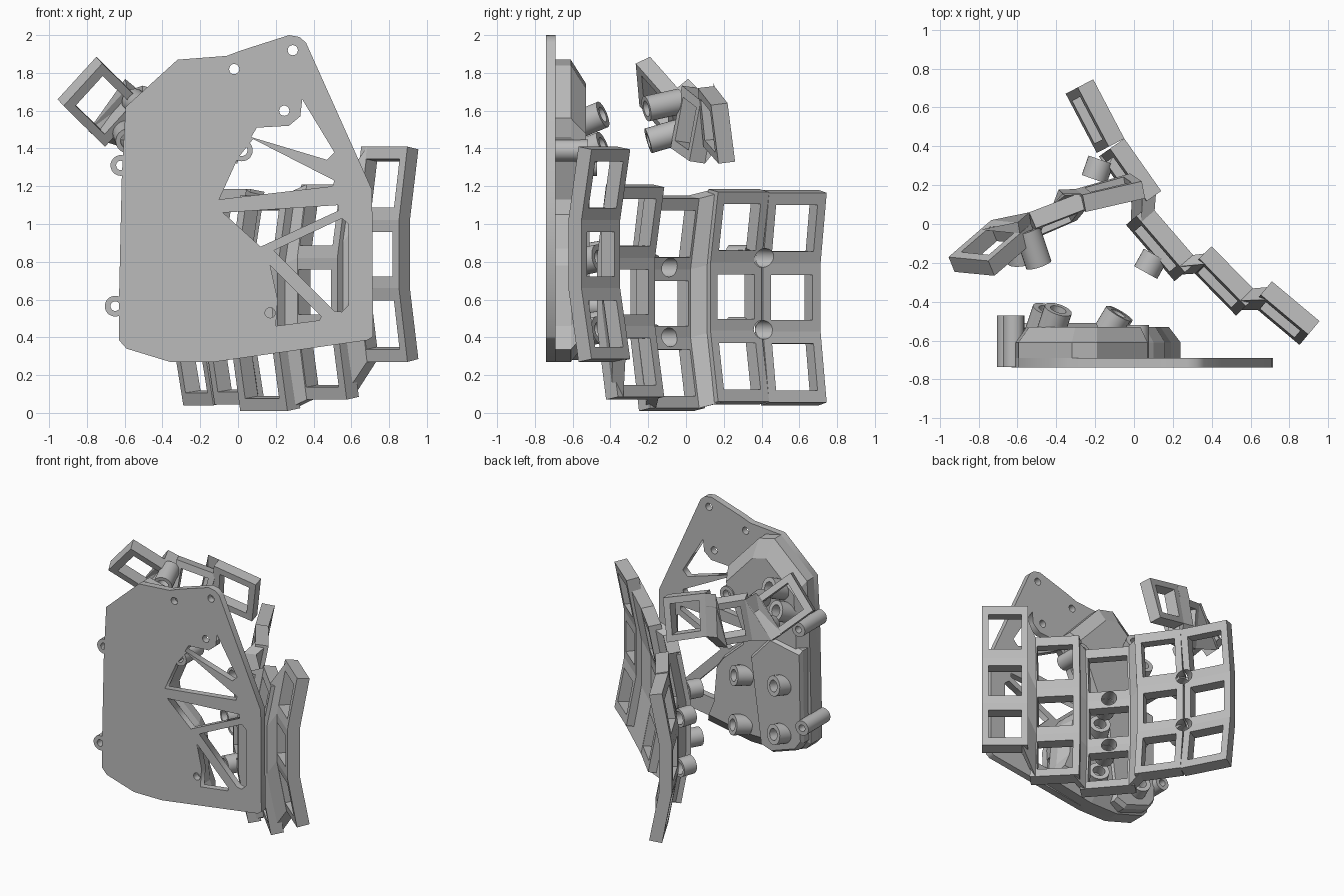
import bpy, bmesh, math
from mathutils import Vector as V

if "Cube" in bpy.data.objects:
    bpy.data.objects.remove(bpy.data.objects["Cube"])

GREY = bpy.data.materials.new("plain grey")
GREY.use_nodes = True
GREY.diffuse_color = (0.5, 0.5, 0.5, 1)
GREY.node_tree.nodes["Principled BSDF"].inputs["Base Color"].default_value = (0.5, 0.5, 0.5, 1)


def finish(name, bm):
    bmesh.ops.remove_doubles(bm, verts=bm.verts, dist=0.0005)
    bmesh.ops.recalc_face_normals(bm, faces=bm.faces)
    me = bpy.data.meshes.new(name)
    bm.to_mesh(me)
    bm.free()
    ob = bpy.data.objects.new(name, me)
    bpy.context.collection.objects.link(ob)
    me.materials.append(GREY)
    return ob


def activate(ob):
    bpy.ops.object.select_all(action='DESELECT')
    ob.select_set(True)
    bpy.context.view_layer.objects.active = ob


def strip(name, stations, mu=0, mv=0):
    """Chain of blocks; each station is (front a, front b, back a, back b)."""
    bm = bmesh.new()

    def quad(*pts):
        bm.faces.new([bm.verts.new(p) for p in pts])

    for s, t in zip(stations, stations[1:]):
        def at(u, v, w):
            i = 2 * w
            return s[i].lerp(s[i + 1], u).lerp(t[i].lerp(t[i + 1], u), v)
        outer = [(0, 0), (1, 0), (1, 1), (0, 1)]
        inner = [(mu, mv), (1 - mu, mv), (1 - mu, 1 - mv), (mu, 1 - mv)]
        for k in range(4):
            o, p, i, j = outer[k], outer[k - 1], inner[k], inner[k - 1]
            if mu:
                for w in (0, 1):
                    quad(at(*o, w), at(*p, w), at(*j, w), at(*i, w))
                quad(at(*i, 0), at(*j, 0), at(*j, 1), at(*i, 1))
            if o[0] == p[0]:
                quad(at(*o, 0), at(*p, 0), at(*p, 1), at(*o, 1))
        if not mu:
            for w in (0, 1):
                quad(*[at(*o, w) for o in outer])
    for s in (stations[0], stations[-1]):
        quad(s[0], s[1], s[3], s[2])
    return finish(name, bm)


def tube(name, a, b, r, bore, n=28):
    """Open ring-shaped post; a bore of 0 makes a solid rod."""
    a, b = V(a), V(b)
    rot = (b - a).to_track_quat('Z', 'Y')
    bm = bmesh.new()

    def ring(c, rad):
        return [bm.verts.new(c + rot @ V((rad * math.cos(k * math.tau / n),
                                          rad * math.sin(k * math.tau / n), 0))) for k in range(n)]
    if bore:
        rings = [ring(a, r), ring(b, r), ring(b, bore), ring(a, bore)]
        pairs = zip(rings, rings[1:] + rings[:1])
    else:
        rings = [ring(a, r), ring(b, r)]
        pairs = [rings]
        for q in rings:
            bm.faces.new(q)
    for p, q in pairs:
        for k in range(n):
            bm.faces.new((p[k - 1], p[k], q[k], q[k - 1]))
    ob = finish(name, bm)
    activate(ob)
    bpy.ops.object.shade_smooth_by_angle()
    return ob


def prism(name, outline, layers):
    """Stack of outlines at (y, scale) about the outline's middle."""
    mid = sum((V(p) for p in outline), V((0, 0))) / len(outline)
    bm = bmesh.new()
    loops = []
    for y, s in layers:
        pts = [mid + (V(p) - mid) * s for p in outline]
        loops.append([bm.verts.new((p.x, y, p.y)) for p in pts])
    for p, q in zip(loops, loops[1:]):
        for k in range(len(p)):
            bm.faces.new((p[k - 1], p[k], q[k], q[k - 1]))
    bm.faces.new(loops[0])
    bm.faces.new(loops[-1])
    return finish(name, bm)


# Base plate with lattice windows and screw holes
plate = [(-.32, 1.87), (-.06, 1.89), (.02, 1.92), (.27, 2), (.325, 1.99), (.36, 1.96), (.71, 1.18),
         (.715, .405), (.685, .385), (-.125, .27), (-.36, .27), (-.59, .34), (-.63, .385),
         (-.63, .6), (-.615, 1.26), (-.595, 1.62)]
windows = [
    [(.34, 1.66), (.51, 1.38), (.47, 1.34), (.07, 1.46), (.1, 1.51), (.27, 1.52), (.33, 1.57)],
    [(-.1, 1.13), (0, 1.35), (.08, 1.45), (.51, 1.23), (.5, 1.2)],
    [(-.08, 1.06), (.53, 1.1), (.53, 1.07), (.12, .88)],
    [(.19, .86), (.55, 1.03), (.585, 1), (.585, .57), (.55, .535), (.51, .54)],
    [(.17, .78), (.44, .51), (.43, .49), (.2, .46), (.21, .6)],
]
for x, z in [(-.02, 1.82), (.29, 1.92), (.245, 1.6), (.17, .53)]:
    windows.append([(x + .027 * math.cos(k * math.tau / 20), z + .027 * math.sin(k * math.tau / 20))
                    for k in range(20)])
cu = bpy.data.curves.new("base_plate", 'CURVE')
cu.dimensions, cu.fill_mode, cu.extrude = '2D', 'BOTH', .025
for loop in [plate] + windows:
    sp = cu.splines.new('POLY')
    sp.points.add(len(loop) - 1)
    for p, c in zip(sp.points, loop):
        p.co = (*c, 0, 1)
    sp.use_cyclic_u = True
base = bpy.data.objects.new("base_plate", cu)
cu.materials.append(GREY)
bpy.context.collection.objects.link(base)
base.rotation_euler.x = math.pi / 2
base.location.y = -.715
activate(base)
bpy.ops.object.convert(target='MESH')

# Electronics case behind the plate
case = [(-.32, 1.87), (-.19, 1.84), (.07, 1.56), (.05, 1.46), (-.02, 1.34), (-.11, 1.13), (-.1, 1.05),
        (.1, .87), (.16, .78), (.19, .46), (.24, .335), (-.125, .27), (-.36, .27), (-.59, .34),
        (-.63, .385), (-.63, .6), (-.615, 1.26), (-.595, 1.62)]
prism("case", case, [(-.69, 1), (-.61, 1), (-.53, .86)])
lower = [(-.62, .42), (-.61, 1.12), (-.35, 1.17), (-.18, .98), (-.27, .31), (-.36, .28), (-.57, .35)]
prism("case_battery_bulge", lower, [(-.69, 1), (-.54, 1), (-.51, .94)])

# Screw posts and tilted sockets on the case
for x, z in [(-.62, 1.31), (-.65, .565)]:
    tube("edge_post", (x, -.735, z), (x, -.47, z), .055, .025)
tube("inner_post", (.02, -.735, 1.39), (.02, -.52, 1.39), .058, .03)
for x, z, dx, dy, dz in [(-.43, 1.53, .04, .12, .05), (-.49, 1.37, .04, .12, .05),
                         (-.47, .82, .04, .12, .02), (-.47, .45, .04, .12, .02),
                         (-.14, .8, .06, .1, .02), (-.13, .42, .06, .1, .02)]:
    tube("case_socket", (x, -.56, z), (x + dx, -.56 + dy, z + dz), .073, .042)

# Curved key columns, three frames each
T, DIP = .09, .07
columns = []
for a, b, zc in [((.71, -.295), (.955, -.5), .84), ((.4, -.115), (.64, -.36), .64),
                 ((.08, .1), (.33, -.19), .58), ((-.05, .44), (.14, .17), .615),
                 ((-.21, .745), (-.05, .44), .61)]:
    a, b = V((*a, 0)), V((*b, 0))
    d = (b - a).normalized()
    n = V((-d.y, d.x, 0))
    st = []
    for dz, dip, lift in [(-.555, 0, -.015), (-.18, DIP, 0), (.18, DIP, 0), (.555, 0, .015)]:
        f = -n * dip + V((0, 0, zc + dz))
        k = -n * T + V((0, 0, lift))
        st.append((a + f, b + f, a + f + k, b + f + k))
    columns.append((strip("key_column", st, .14, .17), st, d))

# Webs joining the stepped columns
for (_, s1, d1), (_, s2, d2) in list(zip(columns, columns[1:]))[:3]:
    web = [(q[1] - d2 * .04, p[0] + d1 * .04, q[3] - d2 * .04, p[2] + d1 * .04)
           for p, q in zip(s1, s2)]
    strip("column_web", web)

# Mounting posts on the columns, bored right through
for cols, front, back, end, heights in [((2,), (.15, -.09), (.11, -.16), (.06, -.25), (.77, .4)),
                                        ((3, 4), (-.11, .405), (-.17, .33), (-.205, .23), (.82, .44))]:
    for z in heights:
        tube("column_post", (*back, z), (*end, z), .068, .048)
        e, f = V((*end, z)), V((*front, z))
        for c in cols:
            cutter = tube("bore_cutter", e, f + (f - e), .05, 0)
            cutter.hide_render = True
            ob = columns[c][0]
            mod = ob.modifiers.new("bore", 'BOOLEAN')
            mod.operation, mod.solver, mod.object = 'DIFFERENCE', 'EXACT', cutter
            activate(ob)
            bpy.ops.object.modifier_apply(modifier="bore")
            bpy.data.objects.remove(cutter)


# Thumb cluster: three tilted frames and a web
def panel(name, corners, mu=0, mv=0):
    p = [V(c) for c in corners]
    n = (p[1] - p[0]).cross(p[3] - p[0]).normalized()
    if n.y > 0:
        n = -n
    k = n * T
    strip(name, [(p[0], p[1], p[0] + k, p[1] + k), (p[3], p[2], p[3] + k, p[2] + k)], mu, mv)


outer = [(-.955, -.17, 1.66), (-.75, -.19, 1.885), (-.53, 0, 1.67), (-.735, .02, 1.445)]
middle = [(-.54, .06, 1.72), (-.28, .16, 1.64), (-.33, .1, 1.32), (-.56, 0, 1.39)]
inner = [(-.265, .15, 1.73), (.04, .22, 1.64), (-.02, .26, 1.33), (-.3, .18, 1.42)]
for nm, c in [("outer", outer), ("middle", middle), ("inner", inner)]:
    panel("thumb_frame_" + nm, c, .15, .15)
panel("thumb_web", [outer[2], middle[0], middle[3], outer[3]])
panel("thumb_inner_web", [middle[1], inner[0], inner[3], middle[2]])
tube("thumb_post", (-.55, -.03, 1.65), (-.49, -.21, 1.61), .068, .042)
tube("thumb_post", (-.6, -.03, 1.49), (-.58, -.2, 1.44), .068, .042)
